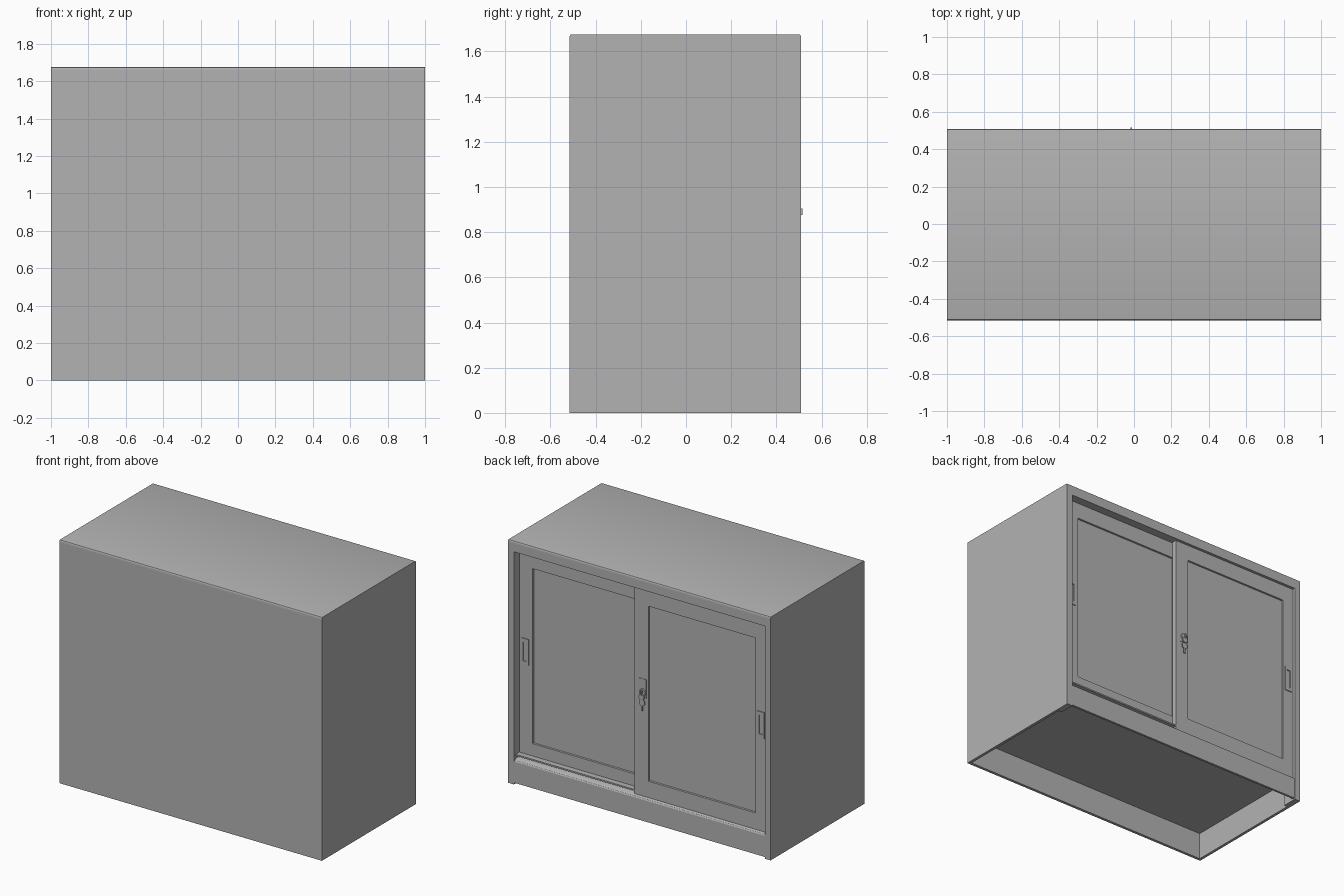
import bpy, bmesh, math
from mathutils import Matrix, Vector

if "Cube" in bpy.data.objects:
    bpy.data.objects.remove(bpy.data.objects["Cube"])

grey = bpy.data.materials.new("cabinet grey")
grey.use_nodes = True
colour = (0.45, 0.45, 0.45, 1)
grey.diffuse_color = colour
grey.node_tree.nodes["Principled BSDF"].inputs["Base Color"].default_value = colour


def finish(name, bm, smooth=False):
    bmesh.ops.recalc_face_normals(bm, faces=bm.faces)
    mesh = bpy.data.meshes.new(name)
    bm.to_mesh(mesh)
    bm.free()
    mesh.materials.append(grey)
    obj = bpy.data.objects.new(name, mesh)
    bpy.context.collection.objects.link(obj)
    if smooth:
        bpy.context.view_layer.objects.active = obj
        obj.select_set(True)
        bpy.ops.object.shade_smooth_by_angle()
        obj.select_set(False)
    return obj


def box_mesh(x, y, z):
    bm = bmesh.new()
    size = [b - a for a, b in (x, y, z)]
    mid = [(a + b) / 2 for a, b in (x, y, z)]
    bmesh.ops.create_cube(bm, size=1, matrix=Matrix.Translation(mid) @ Matrix.Diagonal((*size, 1)))
    return bm


def box(name, x, y, z):
    return finish(name, box_mesh(x, y, z))


def recessed(name, x, z, y, inner_x, inner_z, floor_y):
    """Slab whose +y face has a rectangular sunken panel."""
    bm = box_mesh(x, y, z)
    face = max(bm.faces, key=lambda f: f.calc_center_median().y)
    mid = face.calc_center_median()
    bmesh.ops.inset_region(bm, faces=[face], thickness=0.005)
    for v in face.verts:
        v.co.x = inner_x[v.co.x > mid.x]
        v.co.z = inner_z[v.co.z > mid.z]
    bmesh.ops.inset_region(bm, faces=[face], thickness=0.002)
    for v in face.verts:
        v.co.y = floor_y
    return finish(name, bm)


def cylinder(name, centre, radius, depth, rotation):
    bm = bmesh.new()
    bmesh.ops.create_cone(bm, cap_ends=True, segments=24, radius1=radius, radius2=radius,
                          depth=depth, matrix=Matrix.Translation(centre) @ rotation)
    return finish(name, bm, True)


FRONT, BACK, TOP, T = 0.508, -0.515, 1.675, 0.02
OPEN_X, OPEN_Z = 0.956, 1.602

# Carcass: top with rounded long edges, sides, plain panel and raised floor
bm = box_mesh((-1, 1), (BACK, FRONT), (TOP - T, TOP))
long_edges = [e for e in bm.edges if all(v.co.z > TOP - 0.001 for v in e.verts)
              and abs(e.verts[0].co.x - e.verts[1].co.x) > 1]
bmesh.ops.bevel(bm, geom=long_edges, offset=0.008, segments=3, profile=0.5, affect='EDGES')
finish("top_panel", bm, True)
box("plain_panel", (-1, 1), (BACK, BACK + T), (0, TOP - T))
for side, s in (("left", 1), ("right", -1)):
    box(side + "_side", sorted((s, s * (1 - T))), (BACK + T, FRONT), (0, TOP - T))
    box(side + "_post", sorted((s * (1 - T), s * OPEN_X)), (0.40, FRONT), (0, TOP - T))
box("floor_panel", (T - 1, 1 - T), (BACK + T, FRONT - T), (0.19, 0.2))
box("header", (-OPEN_X, OPEN_X), (0.38, FRONT), (OPEN_Z, TOP - T))
box("plinth", (-OPEN_X, OPEN_X), (FRONT - T, FRONT - 0.004), (0.01, 0.155))

# Sloped sill carrying the door tracks
bm = bmesh.new()
sill = [(0.38, 0.155), (0.504, 0.155), (0.5, 0.163), (0.488, 0.17), (0.44, 0.175), (0.38, 0.175)]
profile = bm.faces.new([bm.verts.new((-OPEN_X, y, z)) for y, z in sill])
extruded = bmesh.ops.extrude_face_region(bm, geom=[profile])["geom"]
bmesh.ops.translate(bm, vec=(2 * OPEN_X, 0, 0),
                    verts=[g for g in extruded if isinstance(g, bmesh.types.BMVert)])
finish("door_sill", bm, True)

# Two sliding doors, one in front of the other, each with a sunken pull
DOOR_Z, PANEL_Z = (0.172, OPEN_Z), (0.285, 1.49)
doors = (("outer", 0.488, (-OPEN_X, 0.05), (-0.872, -0.055), -0.915),
         ("inner", 0.448, (-0.05, OPEN_X), (0.04, 0.855), 0.91))
for name, y, x, panel_x, pull_x in doors:
    recessed(name + "_door", x, DOOR_Z, (y - 0.036, y), panel_x, PANEL_Z, y - 0.012)
    recessed(name + "_pull", (pull_x - 0.027, pull_x + 0.027), (0.815, 0.995), (y - 0.01, y + 0.006),
             (pull_x - 0.014, pull_x + 0.014), (0.84, 0.97), y - 0.006)

# Lock plate, barrel and key with a spare hanging below
LOCK_X, LOCK_Z, DOOR_Y = -0.015, 0.89, 0.488
facing = Matrix.Rotation(math.pi / 2, 4, 'X')
box("lock_plate", (LOCK_X - 0.025, LOCK_X + 0.03), (DOOR_Y - 0.005, DOOR_Y + 0.003), (0.85, 0.98))
cylinder("lock_barrel", Vector((LOCK_X, DOOR_Y + 0.005, LOCK_Z)), 0.024, 0.016, facing)
box("key_blade", (LOCK_X - 0.003, LOCK_X + 0.003), (DOOR_Y, 0.515), (LOCK_Z - 0.015, LOCK_Z + 0.015))
cylinder("key_bow", Vector((LOCK_X, 0.505, LOCK_Z - 0.03)), 0.02, 0.008, facing)
cylinder("spare_key_bow", Vector((LOCK_X, 0.5, LOCK_Z - 0.07)), 0.022, 0.006, facing)
box("spare_key_blade", (LOCK_X - 0.007, LOCK_X + 0.007), (0.497, 0.503), (0.765, 0.81))
